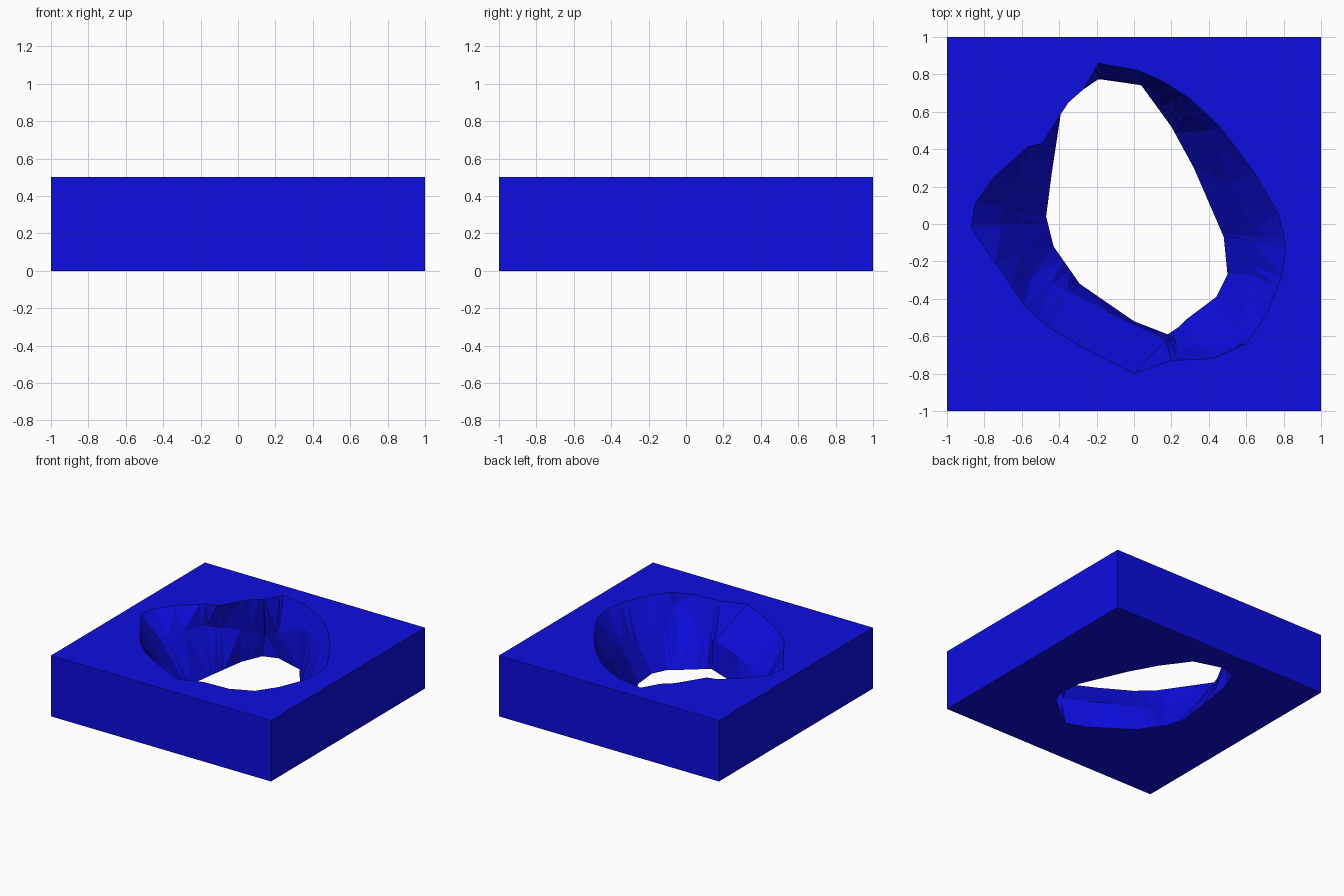
import bpy
import bmesh
from math import atan2, cos, sin
from mathutils import Vector

default_cube = bpy.data.objects.get("Cube")
if default_cube:
    bpy.data.objects.remove(default_cube, do_unlink=True)

HEIGHT = 0.5

# Outlines of the slab and of its rough opening, counter-clockwise
square = [(1, -1), (1, 1), (-1, 1), (-1, -1)]
top_rim = [
    (.8, -.05), (.77, .06), (.64, .28), (.46, .52), (.3, .67), (.16, .76),
    (.03, .82), (-.19, .86), (-.27, .72), (-.35, .65), (-.39, .59),
    (-.49, .43), (-.57, .41), (-.75, .25), (-.85, .11), (-.87, -.02),
    (-.74, -.21), (-.59, -.43), (-.46, -.55), (-.22, -.69), (0, -.8),
    (.2, -.73), (.42, -.72), (.6, -.64), (.71, -.48), (.79, -.28), (.81, -.13)]
ledge = [
    (.62, -.27, .2), (.66, -.07, .3), (.52, .22, .3), (.4, .5, .38),
    (.22, .66, .36), (.04, .76, .34), (-.3, .78, .17), (-.4, .62, .25),
    (-.57, .4, .33), (-.72, 0, .35), (-.54, -.27, .24), (.23, -.65, .23),
    (.55, -.65, .42)]
bottom_rim = [
    (.48, -.07), (.32, .3), (.2, .52), (.04, .74), (-.2, .81), (-.32, .77),
    (-.39, .6), (-.44, .27), (-.47, .04), (-.43, -.12), (-.29, -.32),
    (0, -.52), (.18, -.59), (.24, -.55), (.28, -.51), (.44, -.39), (.5, -.27)]


def at_height(outline, z):
    return [Vector((x, y, z)) for x, y in outline]


def cast(ring, angle):
    """Point where a ray from the centre axis meets the ring."""
    dx, dy = cos(angle), sin(angle)
    for p, q in zip(ring, ring[1:] + ring[:1]):
        side_p = dx * p.y - dy * p.x
        side_q = dx * q.y - dy * q.x
        if side_p <= 1e-6 and side_q >= -1e-6 and side_q - side_p > 1e-6:
            hit = p.lerp(q, -side_p / (side_q - side_p))
            if hit.x * dx + hit.y * dy > 0:
                return hit
    raise ValueError("ring does not surround the axis")


# The rings run round the whole section: underside, opening, top, outer walls
rings = [at_height(square, 0), at_height(bottom_rim, 0),
         [Vector(p) for p in ledge],
         at_height(top_rim, HEIGHT), at_height(square, HEIGHT)]
angles = sorted({round(atan2(p.y, p.x), 4) for ring in rings for p in ring})

# Loft the rings into one closed solid
bm = bmesh.new()
loops = [[bm.verts.new(cast(ring, a)) for a in angles] for ring in rings]
count = len(angles)
for lower, upper in zip(loops, loops[1:] + loops[:1]):
    for i in range(count):
        j = (i + 1) % count
        bm.faces.new((lower[i], lower[j], upper[j], upper[i]))
bmesh.ops.remove_doubles(bm, verts=bm.verts, dist=0.0005)
bmesh.ops.triangulate(bm, faces=bm.faces[:])
bmesh.ops.recalc_face_normals(bm, faces=bm.faces[:])

mesh = bpy.data.meshes.new("slab_with_rough_opening")
bm.to_mesh(mesh)
bm.free()

# Single blue colour
blue = bpy.data.materials.new("deep_blue")
blue.use_nodes = True
colour = (0.004, 0.004, 0.75, 1)
blue.diffuse_color = colour
blue.node_tree.nodes["Principled BSDF"].inputs["Base Color"].default_value = colour
mesh.materials.append(blue)

slab = bpy.data.objects.new("slab_with_rough_opening", mesh)
bpy.context.collection.objects.link(slab)
